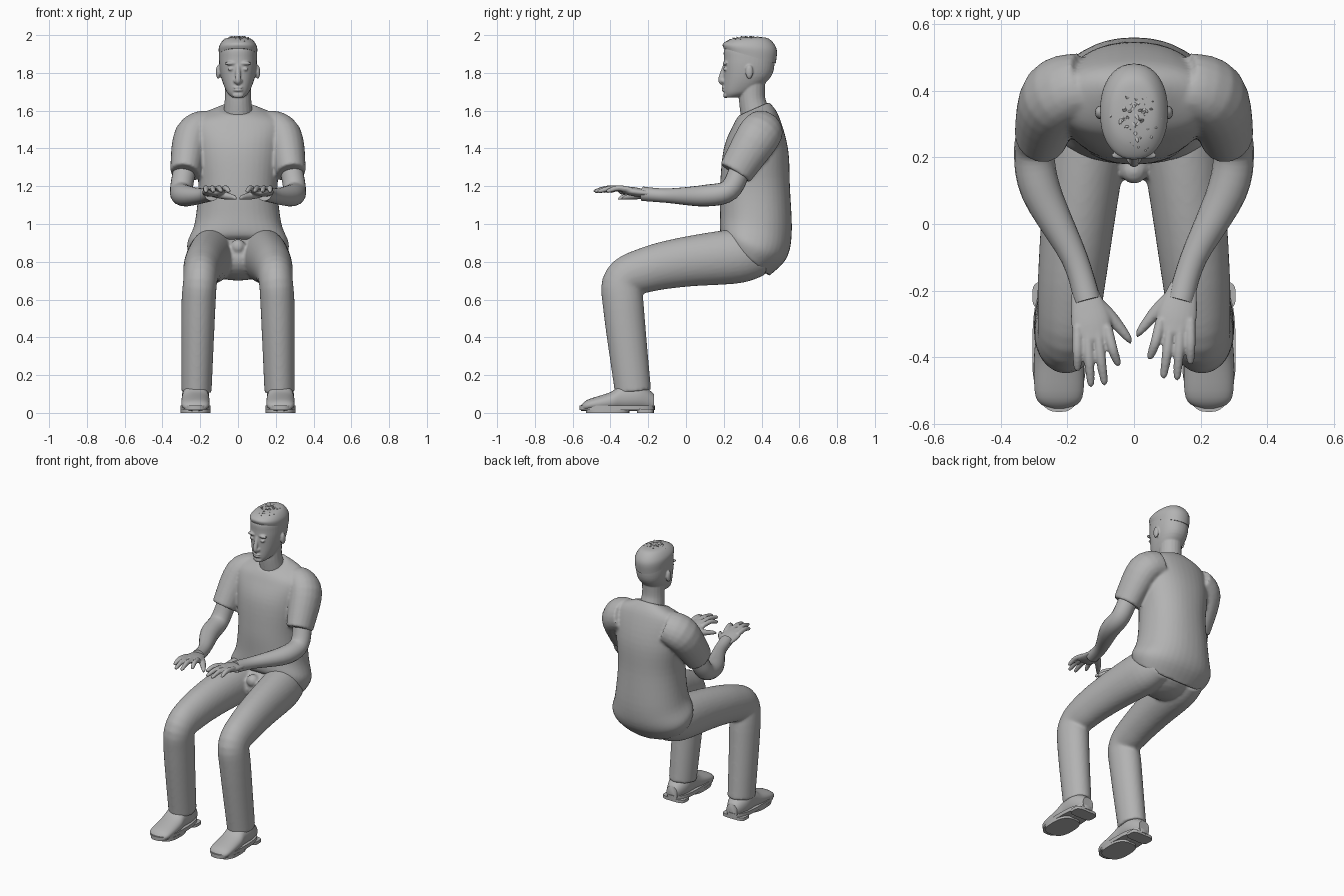
import bpy, bmesh, math, random
from mathutils import Vector, Matrix

random.seed(4)
starting_cube = bpy.data.objects.get("Cube")
if starting_cube:
    bpy.data.objects.remove(starting_cube)

colour = (0.45, 0.45, 0.45, 1)
grey = bpy.data.materials.new("plain grey")
grey.use_nodes = True
grey.diffuse_color = colour
grey.node_tree.nodes["Principled BSDF"].inputs["Base Color"].default_value = colour


def spline(rows, steps):
    """Catmull-Rom interpolation through rows of numbers."""
    rows = [Vector(row) for row in rows]
    padded = [rows[0]] + rows + [rows[-1]]
    result = []
    for before, start, end, after in zip(padded, padded[1:], padded[2:], padded[3:]):
        leaving, arriving = (end - before) / 2, (after - start) / 2
        for step in range(steps):
            t = step / steps
            blend = t * t * (3 - 2 * t)
            result.append(start.lerp(end, blend) + leaving * (t * (1 - t) ** 2)
                          - arriving * (t * t * (1 - t)))
    return result + [rows[-1]]


def skin(bm, rings):
    """Bridge closed rings of points and cap both ends."""
    rings = [[bm.verts.new(point) for point in ring] for ring in rings]
    for lower, upper in zip(rings, rings[1:]):
        for i in range(len(lower)):
            bm.faces.new((lower[i - 1], lower[i], upper[i], upper[i - 1]))
    bm.faces.new(rings[0])
    bm.faces.new(rings[-1])


def loft(bm, rows, centre=0, power=2.2, sides=40, steps=5):
    """Rows: front y, back y, middle z, rise from front to back, half width."""
    def bend(value):
        return math.copysign(abs(value) ** (2 / power), value)
    rings = []
    for front, back, z, rise, half in spline(rows, steps):
        ring = []
        for i in range(sides):
            angle = math.tau * i / sides
            across, along = bend(math.cos(angle)), bend(math.sin(angle)) / 2
            ring.append((centre + half * across, (front + back) / 2 + along * (back - front),
                         z + along * rise))
        rings.append(ring)
    skin(bm, rings)


def tube(bm, rows, side=1, flat=1.0, sides=20, steps=5, shift=0.0):
    """Rows: x, y, z, sideways radius; flat scales the other radius."""
    points = spline(rows, steps)
    places = [Vector(point[:3]) for point in points]
    rings = []
    for before, place, after, point in zip(places[:1] + places, places, places[1:] + places[-1:], points):
        forward = (after - before).normalized()
        across = (Vector((1, 0, 0)) - forward * forward.x).normalized()
        up = across.cross(forward) * flat
        ring = []
        for i in range(sides):
            angle = math.tau * i / sides
            spot = place + (across * math.cos(angle) + up * math.sin(angle)) * point[3]
            ring.append((side * spot.x, spot.y + shift, spot.z))
        rings.append(ring)
    skin(bm, rings)


def ball(bm, centre, size):
    matrix = Matrix.Translation(centre) @ Matrix.Diagonal((*size, 1))
    bmesh.ops.create_uvsphere(bm, u_segments=20, v_segments=12, radius=1, matrix=matrix)


def finish(bm, name, voxel=0, smooth=0):
    """Make the object, optionally fusing its overlapping pieces."""
    bmesh.ops.recalc_face_normals(bm, faces=bm.faces)
    mesh = bpy.data.meshes.new(name)
    bm.to_mesh(mesh)
    bm.free()
    mesh.materials.append(grey)
    mesh.shade_smooth()
    mesh.set_sharp_from_angle(angle=math.radians(50))
    part = bpy.data.objects.new(name, mesh)
    bpy.context.collection.objects.link(part)
    if voxel:
        fuse = part.modifiers.new("fuse", 'REMESH')
        fuse.mode, fuse.voxel_size, fuse.use_smooth_shade = 'VOXEL', voxel, True
        soften = part.modifiers.new("soften", 'SMOOTH')
        soften.factor, soften.iterations = 0.5, smooth


both_sides = ((1, "left"), (-1, "right"))

# Shirt: torso and both sleeves fused together
bm = bmesh.new()
loft(bm, [(.28, .44, 1.61, .07, .1), (.25, .49, 1.55, .05, .23), (.2, .54, 1.4, 0, .23),
          (.18, .55, 1.2, 0, .21), (.18, .56, 1, -.1, .23), (.18, .53, .89, -.15, .27),
          (.19, .44, .83, -.21, .25)])
for side, label in both_sides:
    tube(bm, [(.15, .42, 1.51, .09), (.24, .38, 1.46, .1), (.28, .26, 1.27, .08)], side, flat=1.15)
finish(bm, "shirt", voxel=.009, smooth=5)

# Trousers: hips and bent legs
bm = bmesh.new()
ball(bm, (0, .3, .82), (.21, .17, .12))
ball(bm, (0, .16, .88), (.04, .04, .04))
for side, label in both_sides:
    tube(bm, [(.12, .4, .85, .1), (.14, .27, .83, .12), (.17, 0, .8, .11), (.19, -.2, .76, .1),
              (.2, -.33, .7, .09), (.21, -.33, .55, .09), (.22, -.28, .11, .08)],
         side, flat=1.2, sides=32)
finish(bm, "trousers", voxel=.009, smooth=5)

# Arms and hands, the right hand reaching slightly further
for side, label in both_sides:
    bm = bmesh.new()
    tube(bm, [(.28, .29, 1.3, .06), (.3, .23, 1.18, .06), (.28, .1, 1.15, .06),
              (.18, -.1, 1.15, .04), (.14, -.23, 1.16, .04)], side, flat=.95)
    finish(bm, label + "_arm")

    bm = bmesh.new()
    reach = -.01 + .01 * side
    tube(bm, [(.15, -.18, 1.16, .04), (.13, -.27, 1.17, .06), (.12, -.33, 1.18, .05)],
         side, flat=.4, shift=reach)
    for finger in range(4):
        base, tip = .08 + .03 * finger, .05 + .04 * finger
        end = -.47 + .025 * (finger - 1.6) ** 2
        tube(bm, [(base, -.29, 1.18, .015), ((base + tip) / 2, end / 2 - .15, 1.19, .015),
                  (tip, end + .01, 1.175, .011), (tip, end, 1.17, .004)], side, shift=reach)
    tube(bm, [(.12, -.21, 1.16, .02), (.07, -.26, 1.15, .02), (.02, -.32, 1.14, .012),
              (.01, -.34, 1.13, .003)], side, shift=reach)
    finish(bm, label + "_hand", voxel=.005, smooth=3)

# Shoes: rounded upper on a sole with a separate heel
for side, label in both_sides:
    middle = .225 * side
    bm = bmesh.new()
    upper = [(-.17, .09, .04), (-.25, .15, .07), (-.34, .14, .07), (-.4, .1, .075),
             (-.52, .06, .07), (-.555, .03, .03)]
    loft(bm, [(y, y, top / 2 + .01, top, half) for y, top, half in upper], middle)
    finish(bm, label + "_shoe")

    bm = bmesh.new()
    for front, back, low, high, power in ((-.565, -.165, .015, .04, 2.7), (-.53, -.3, 0, .02, 2.7),
                                          (-.26, -.17, 0, .02, 4)):
        loft(bm, [(front, back, z, 0, .08) for z in (low, high)], middle, power, steps=1)
    finish(bm, label + "_sole")

# Head: neck, skull, ears and face features fused together
bm = bmesh.new()
tube(bm, [(0, .35, 1.75, .07), (0, .35, 1.66, .07), (0, .37, 1.57, .08)])
loft(bm, [(.21, .27, 1.67, 0, .03), (.2, .36, 1.7, 0, .06), (.2, .45, 1.78, 0, .09),
          (.2, .47, 1.87, 0, .1), (.21, .46, 1.94, 0, .09), (.3, .38, 1.98, 0, .03)])
tube(bm, [(0, .21, 1.85, .01), (0, .185, 1.765, .015), (0, .2, 1.745, .012)])
for side, label in both_sides:
    ball(bm, (.015 * side, .197, 1.757), (.01, .012, .01))
    ball(bm, (.04 * side, .206, 1.85), (.03, .012, .01))
    ball(bm, (.04 * side, .206, 1.82), (.015, .01, .008))
    ball(bm, (.105 * side, .335, 1.805), (.012, .02, .037))
for lip in (1.708, 1.722):
    ball(bm, (0, .2, lip), (.027, .012, .006))
ball(bm, (0, .21, 1.682), (.03, .013, .016))
finish(bm, "head", voxel=.005, smooth=3)

# Hair: cropped cap with ruffled tufts on the crown
bm = bmesh.new()
loft(bm, [(.2, .475, 1.89, -.08, .1), (.196, .48, 1.94, -.03, .1), (.24, .44, 1.98, 0, .07),
          (.3, .38, 1.99, 0, .02)])
for tuft in range(90):
    angle, spread = random.uniform(0, math.tau), math.sqrt(random.random())
    root = Vector((.08 * spread * math.cos(angle), .335 + .11 * spread * math.sin(angle),
                   1.98 - .035 * spread ** 3))
    lean = Vector((random.uniform(-.015, .015), random.uniform(-.03, .015), .015))
    tube(bm, [(*(root + lean * amount), radius) for amount, radius in ((0, .008), (.6, .006), (1, .001))],
         flat=.7, sides=6, steps=2)
finish(bm, "hair")
